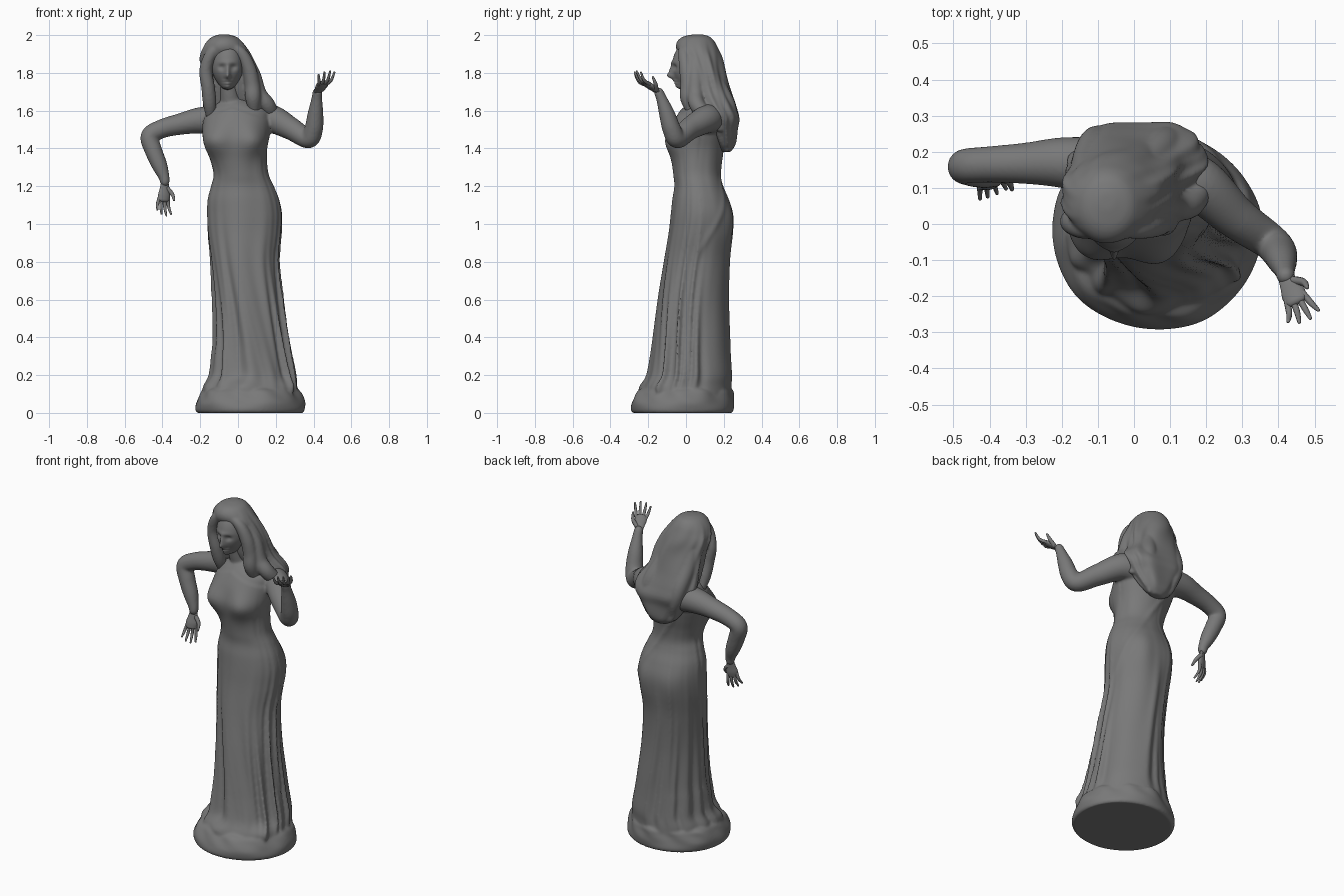
import bpy, bmesh, math
from math import sin, cos, pi, exp
from mathutils import Vector

stone = bpy.data.materials.new("dark_stone")
stone.diffuse_color = (.19, .19, .19, 1)


def spline(rows, t):
    """Catmull-Rom through rows of numbers, t in 0..1"""
    n = len(rows) - 1
    i = min(int(t * n), n - 1)
    u = t * n - i
    a, b, c, d = (rows[max(0, min(n, i + k))] for k in (-1, 0, 1, 2))
    return [0.5 * (2 * q + (r - p) * u + (2 * p - 5 * q + 4 * r - s) * u ** 2
                   + (3 * q - p - 3 * r + s) * u ** 3) for p, q, r, s in zip(a, b, c, d)]


def loft(name, rings):
    """Closed skin through equal-sized rings of points"""
    bm = bmesh.new()
    vs = [[bm.verts.new(p) for p in ring] for ring in rings]
    n = len(vs[0])
    for a, b in zip(vs, vs[1:]):
        for j in range(n):
            bm.faces.new((a[j], a[(j + 1) % n], b[(j + 1) % n], b[j]))
    bm.faces.new(vs[0])
    bm.faces.new(vs[-1])
    bmesh.ops.recalc_face_normals(bm, faces=bm.faces)
    me = bpy.data.meshes.new(name)
    bm.to_mesh(me)
    bm.free()
    me.materials.append(stone)
    me.shade_smooth()
    ob = bpy.data.objects.new(name, me)
    bpy.context.collection.objects.link(ob)
    return ob


def fuse(parts, name, voxel, rounds):
    """Join parts and melt them into one sculpted surface"""
    bpy.ops.object.select_all(action='DESELECT')
    for p in parts:
        p.select_set(True)
    bpy.context.view_layer.objects.active = parts[0]
    bpy.ops.object.join()
    ob = parts[0]
    ob.name = name
    m = ob.modifiers.new("melt", 'REMESH')
    m.mode, m.voxel_size, m.use_smooth_shade = 'VOXEL', voxel, True
    s = ob.modifiers.new("soften", 'SMOOTH')
    s.factor, s.iterations = 0.5, rounds


def body(name, rows, bump, steps, n):
    """Stack of ellipses (z, x0, x1, y0, y1); bump(angle, x, z) pushes outward"""
    rings = []
    for k in range(steps + 1):
        z, x0, x1, y0, y1 = spline(rows, k / steps)
        cx, cy, rx, ry = (x0 + x1) / 2, (y0 + y1) / 2, (x1 - x0) / 2, (y1 - y0) / 2
        ring = []
        for j in range(n):
            a = 2 * pi * j / n
            d = bump(a, cx + rx * cos(a), z)
            ring.append((cx + (rx + d) * cos(a), cy + (ry + d) * sin(a), z))
        rings.append(ring)
    return loft(name, rings)


def tube(name, pts, side, flat=1.0, steps=40, n=20):
    """Tapered tube through (x, y, z, radius) points, with rounded ends"""
    s = [spline(pts, k / steps) for k in range(steps + 1)]
    side = Vector(side)
    rings = []
    for k, (x, y, z, r) in enumerate(s):
        t = (Vector(s[min(k + 1, steps)][:3]) - Vector(s[max(k - 1, 0)][:3])).normalized()
        u = (side - t * side.dot(t)).normalized()
        v = t.cross(u)

        def ring(f, off):
            return [Vector((x, y, z)) + t * off + (u * cos(2 * pi * j / n)
                    + v * flat * sin(2 * pi * j / n)) * r * f for j in range(n)]
        if k == 0:
            rings += [ring(0.3, -r * flat * 0.8), ring(0.75, -r * flat * 0.55)]
        rings.append(ring(1, 0))
        if k == steps:
            rings += [ring(0.75, r * flat * 0.55), ring(0.3, r * flat * 0.8)]
    return loft(name, rings)


def g(x, c, w):
    return exp(-((x - c) / w) ** 2)


def smooth(a, b, x):
    t = max(0, min(1, (x - a) / (b - a)))
    return t * t * (3 - 2 * t)


def angle_diff(a, b):
    return (a - b + pi) % (2 * pi) - pi


# Lumpy plinth
def plinth_bump(a, x, z):
    return 0.006 * sin(5 * a + 1) * smooth(0.01, 0.06, z) + 0.005 * sin(11 * a + z * 30) * smooth(0.04, 0.1, z)


plinth = body("plinth", [(0, -.215, .345, -.282, .243), (.015, -.226, .352, -.292, .252),
              (.05, -.226, .352, -.29, .252), (.09, -.21, .338, -.272, .247),
              (.12, -.19, .32, -.25, .24), (.145, -.14, .28, -.2, .2)], plinth_bump, 24, 128)


# Gown with folds that deepen to the hem, bust, seat and neckline edge
def gown_bump(a, x, z):
    w = a + 0.25 * sin(2 * a + 1) + 0.15 * sin(3 * a + 0.5) + 0.12 * sin(3.5 * z + a)
    amp = (0.003 + 0.017 * smooth(1.15, 0.2, z)) * (0.35 + 0.65 * smooth(.09, .22, z))
    amp *= 1 - 0.45 * smooth(0, .5, sin(a))
    fold = (0.5 * (1 - 2 * abs(sin(4.5 * w + 0.9 * z + 0.6))) + 0.45 * sin(13 * w - 1.8 * z)
            + 0.25 * sin(21 * w + 3 * z)) - 0.2
    d = amp * fold * smooth(1.62, 1.1, z)
    front = smooth(0, -0.6, sin(a))
    for bx in (-.105, .06):
        d += front * 0.05 * g(x, bx, .066) * g(z, 1.44, .08)
    for ba in (1.15, 2.0):
        d += 0.014 * g(angle_diff(a, ba), 0, .32) * g(z, 1.0, .12)
    # draped overlay sweeping round the hip
    if a < 1.9:
        d += 0.005 * g(z, 0.85 + 0.3 * a, .035)
    # hem pooling over the feet
    d += 0.022 * g(z, .14, .04) * (g(angle_diff(a, 4.5), 0, .2) + g(angle_diff(a, 5.6), 0, .25)
                                   + 0.7 * g(angle_diff(a, 3.6), 0, .2))
    if sin(a) < 0:
        top = 1.615 - 0.35 * abs(x + .03)
        d += 0.006 * smooth(top + .006, top - .006, z)
    return d


gown = body("gown", [(.07, -.195, .325, -.255, .24), (.14, -.178, .312, -.228, .24), (.2, -.152, .305, -.2, .24),
            (.3, -.14, .285, -.18, .232), (.4, -.13, .268, -.166, .227), (.6, -.13, .238, -.142, .222),
            (.8, -.143, .215, -.112, .23), (.95, -.158, .227, -.087, .243), (1.05, -.162, .23, -.075, .245),
            (1.13, -.158, .215, -.066, .225), (1.2, -.14, .187, -.055, .197), (1.26, -.126, .16, -.06, .183),
            (1.33, -.14, .15, -.066, .187), (1.4, -.163, .15, -.068, .2), (1.47, -.183, .163, -.066, .215),
            (1.54, -.18, .17, -.055, .23), (1.6, -.16, .165, -.025, .22), (1.635, -.115, .1, .005, .18),
            (1.66, -.07, .04, .04, .13)], gown_bump, 170, 192)

# Neck
neck = tube("neck", [(-.02, .1, 1.55, .085), (-.035, .08, 1.63, .062), (-.045, .06, 1.7, .05),
                     (-.05, .05, 1.78, .052)], (1, 0, 0))

# Head, a sphere pushed into a face
rings = []
for k in range(1, 64):
    p = pi * k / 64
    ring = []
    for j in range(80):
        a = 2 * pi * j / 80
        x, y, z = .084 * sin(p) * cos(a), .1 * sin(p) * sin(a), -.13 * cos(p)
        x *= 1 - 0.12 * smooth(-.02, -.12, z)
        if y < 0:
            push = (0.03 * g(x, 0, .013) * g(z, -.058, .018) + 0.018 * g(x, 0, .012) * g(z, -.03, .03)
                    - 0.013 * (g(x, -.031, .018) + g(x, .031, .018)) * g(z, -.01, .015)
                    + 0.005 * g(z, .015, .012) * g(x, 0, .045)
                    + 0.01 * g(x, 0, .022) * (g(z, -.082, .006) + g(z, -.095, .006))
                    + 0.035 * g(x, 0, .032) * g(z, -.12, .024))
            y -= push * min(1, -y / .02)
        ring.append((x - .055, y + .028, z + 1.84))
    rings.append(ring)
loft("head", rings)


# Long hair mass falling down the back
def hair_bump(a, x, z):
    b = a + 0.3 * sin(2 * a) + 0.15 * sin(8 * z)
    return (0.006 * sin(6 * b + 9 * z) + 0.003 * sin(13 * b - 14 * z)) \
        * smooth(2.0, 1.85, z) * smooth(1.36, 1.45, z)


hair = [body("hair", [(1.38, -.02, .06, .19, .235), (1.42, -.08, .11, .16, .26), (1.5, -.13, .165, .12, .275),
        (1.56, -.16, .195, .1, .29), (1.62, -.182, .195, .06, .272), (1.7, -.184, .14, .03, .24),
        (1.8, -.192, .112, .01, .207), (1.88, -.202, .08, -.025, .186), (1.93, -.188, .05, -.05, .168),
        (1.967, -.165, .02, -.045, .15), (1.992, -.135, -.01, -.015, .125),
        (2.004, -.095, -.055, .04, .085)], hair_bump, 90, 120)]

# Locks framing the face and falling on the shoulders
locks = [
    [(-.075, -.015, 1.95, .02), (-.135, -.012, 1.91, .03), (-.17, .005, 1.82, .034),
     (-.158, .015, 1.72, .036), (-.15, .035, 1.64, .036), (-.145, .06, 1.57, .025)],
    [(-.065, -.015, 1.95, .02), (.012, -.012, 1.91, .03), (.056, .0, 1.83, .037), (.075, .01, 1.74, .04),
     (.08, .01, 1.67, .042), (.085, .03, 1.6, .03)],
    [(.04, .04, 1.88, .03), (.08, .05, 1.79, .04), (.11, .05, 1.69, .042), (.155, .06, 1.63, .042),
     (.178, .11, 1.57, .036), (.16, .18, 1.5, .015)],
    [(-.12, .1, 1.9, .05), (-.13, .16, 1.75, .045), (-.11, .22, 1.62, .045), (-.09, .235, 1.53, .035),
     (-.06, .22, 1.42, .012)],
    [(-.03, .1, 1.92, .04), (.03, .16, 1.75, .045), (.08, .215, 1.62, .05), (.1, .225, 1.52, .042),
     (.07, .22, 1.39, .012)],
]
for i, path in enumerate(locks):
    hair.append(tube("hair_lock_%d" % i, path, (1, .2, 0)))
fuse(hair, "hair", .007, 6)

# Arms
arm_r = tube("right_arm", [(-.1, .16, 1.545, .08), (-.2, .17, 1.548, .07), (-.3, .168, 1.53, .057),
             (-.4, .165, 1.505, .05), (-.467, .16, 1.465, .048), (-.448, .15, 1.39, .046),
             (-.415, .14, 1.31, .041), (-.392, .13, 1.25, .029), (-.387, .127, 1.22, .025)],
             (0, 1, 0), steps=64, n=32)
arm_l = tube("left_arm", [(.09, .14, 1.55, .08), (.18, .11, 1.555, .075), (.28, .02, 1.505, .06),
             (.372, -.045, 1.452, .051), (.4, -.075, 1.5, .049), (.41, -.1, 1.58, .042),
             (.417, -.128, 1.66, .029), (.42, -.145, 1.7, .025)], (1, 0, 0), steps=64, n=32)
fuse([gown, plinth, neck, arm_r, arm_l], "gowned_figure", .0075, 3)


# Hands: flat palm, four fanned fingers and a thumb
def hand(name, wrist, fwd, side, curl, spread):
    w, f = Vector(wrist), Vector(fwd).normalized()
    s = Vector(side)
    s = (s - f * s.dot(f)).normalized()
    c = f.cross(s) * curl
    tube(name + "_palm", [(*w, .022), (*(w + f * .035), .028), (*(w + f * .065), .034),
                          (*(w + f * .09), .03)], s, 0.45, 16)
    for k in range(4):
        q = k - 1.5
        length = (.078, .095, .1, .09)[k]
        base = w + f * .075 + s * q * .016
        d = (f + s * q * spread).normalized()
        tube("%s_finger_%d" % (name, k), [(*base, .0095), (*(base + d * length * .5 - c * .006), .0085),
             (*(base + d * length + c * .016), .005)], s, 1, 10, 10)
    tube(name + "_thumb", [(*(w + f * .025 + s * .015), .013), (*(w + f * .055 + s * .04 + c * .015), .0105),
         (*(w + f * .09 + s * .045 + c * .035), .006)], f.cross(s), 1, 10, 10)


hand("right_hand", (-.387, .128, 1.215), (-.07, -.2, -1), (.9, .4, 0), 1, .13)
hand("left_hand", (.42, -.145, 1.695), (.33, -.74, .56), (1, .3, .2), 1, .17)
